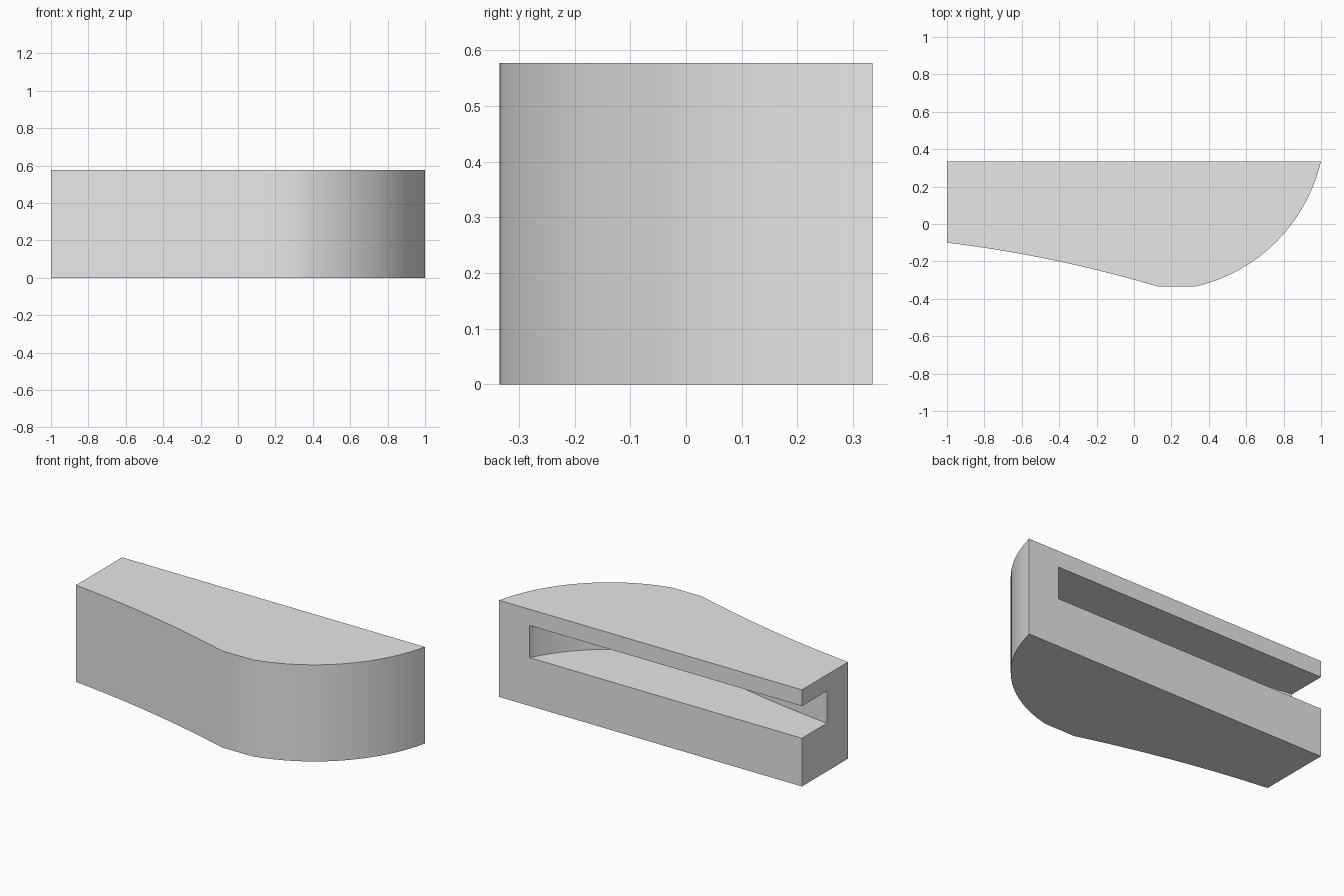
import bpy
import bmesh
from math import cos, sin, radians

cube = bpy.data.objects.get("Cube")
if cube:
    bpy.data.objects.remove(cube, do_unlink=True)

BACK, HEIGHT, RADIUS = 0.335, 0.577, 0.893


def sweep(x0, x1, lift, steps=16):
    """Gently steepening front edge, moved back by lift."""
    pts = []
    for i in range(steps + 1):
        x = x0 + (x1 - x0) * i / steps
        t = x + 1
        pts.append((x, -0.1 - 0.12 * t - 0.078 * t * t + lift))
    return pts


def arc(cx, cy, start, end, steps=24):
    angles = [radians(start + (end - start) * i / steps) for i in range(steps + 1)]
    return [(cx + RADIUS * cos(a), cy + RADIUS * sin(a)) for a in angles]


def prism(name, outline, z0, z1):
    """Extrude a plan outline between two heights."""
    bm = bmesh.new()
    base = bm.faces.new([bm.verts.new((x, y, z0)) for x, y in outline])
    top = bmesh.ops.extrude_face_region(bm, geom=[base])["geom"]
    verts = [v for v in top if isinstance(v, bmesh.types.BMVert)]
    bmesh.ops.translate(bm, vec=(0, 0, z1 - z0), verts=verts)
    bmesh.ops.recalc_face_normals(bm, faces=bm.faces)
    mesh = bpy.data.meshes.new(name)
    bm.to_mesh(mesh)
    bm.free()
    obj = bpy.data.objects.new(name, mesh)
    bpy.context.collection.objects.link(obj)
    return obj


grey = bpy.data.materials.new("light grey")
grey.use_nodes = True
colour = (0.8, 0.8, 0.8, 1)
grey.diffuse_color = colour
grey.node_tree.nodes["Principled BSDF"].inputs["Base Color"].default_value = colour

# Solid body: swept edge, short flat nose, round end, straight back
outer = sweep(-1, 0.13, 0) + arc(0.129, 0.536, -77, -13)[:-1]
outer += [(1, BACK), (-1, BACK)]
body = prism("body", outer, 0, HEIGHT)
body.data.materials.append(grey)

# Slot cutter: follows the body edge, open at the back and the right end
inner = [(-1.1, 0.1)] + sweep(-1, 0.13, 0.2)[:-1]
inner += arc(0, 0.736, -78, -26.7) + [(0.8, 0.5), (-1.1, 0.5)]
cutter = prism("slot_cutter", inner, 0.288, 0.48)
cutter.hide_render = True
cutter.data.materials.append(grey)

# Cut the slot and drop the cutter
mod = body.modifiers.new("slot", "BOOLEAN")
mod.operation = "DIFFERENCE"
mod.solver = "EXACT"
mod.object = cutter
bpy.ops.object.select_all(action="DESELECT")
bpy.context.view_layer.objects.active = body
body.select_set(True)
bpy.ops.object.modifier_apply(modifier=mod.name)
bpy.data.objects.remove(cutter, do_unlink=True)

bpy.ops.object.shade_smooth_by_angle(angle=radians(30))
